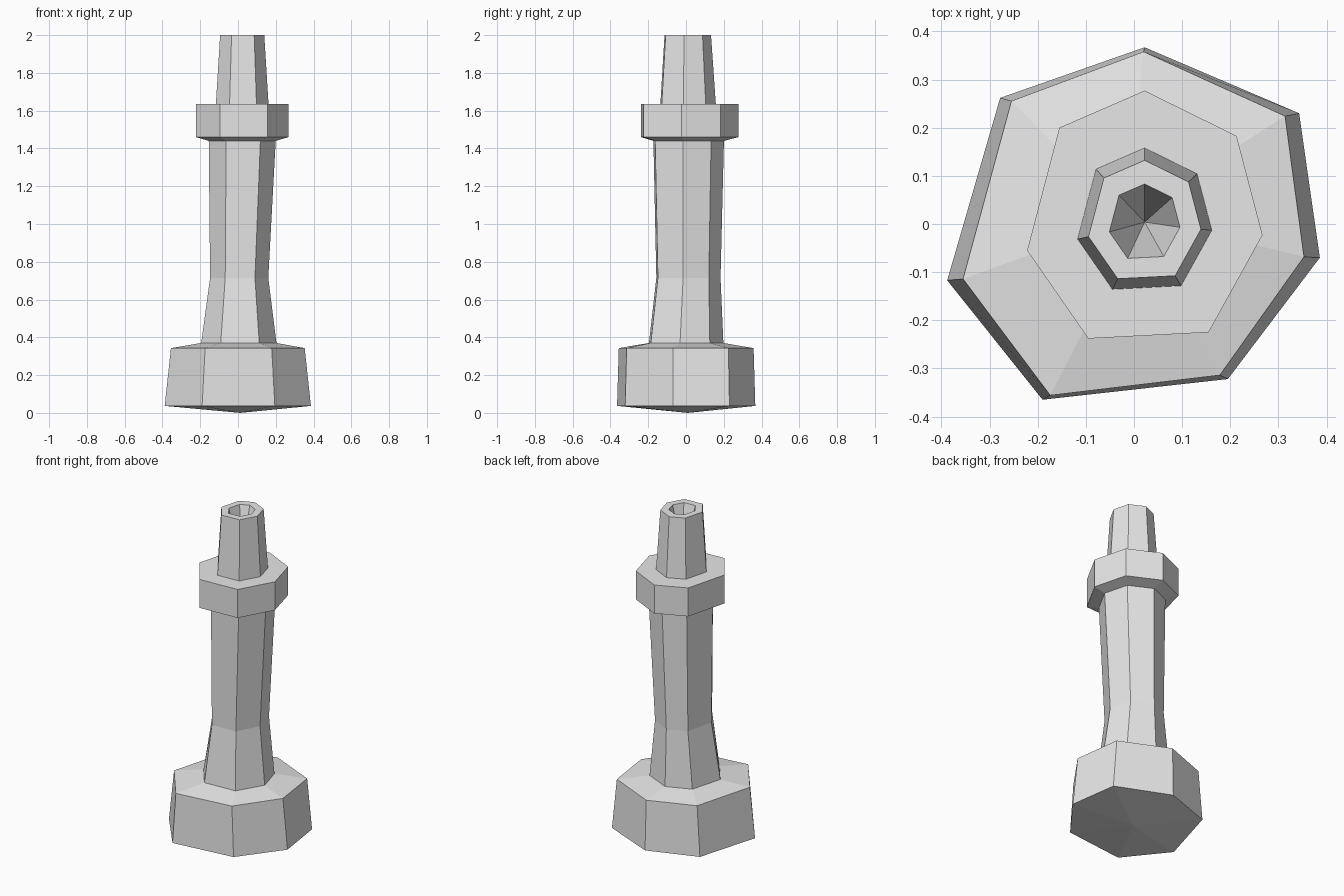
import bpy
import bmesh
from mathutils import Vector

cube = bpy.data.objects.get("Cube")
if cube:
    bpy.data.objects.remove(cube, do_unlink=True)

# One plain grey for the whole piece
stone = bpy.data.materials.new("plain_grey")
stone.use_nodes = True
grey = (0.8, 0.8, 0.8, 1)
stone.diffuse_color = grey
stone.node_tree.nodes["Principled BSDF"].inputs["Base Color"].default_value = grey

# Uneven seven-sided cross-sections, counter-clockwise from the back
AXIS = 0.022
FOOT = [(0, .367), (-.3, .262), (-.41, -.117), (-.212, -.365),
        (.173, -.322), (.364, -.07), (.321, .23)]
COLUMN = [(0, .277), (-.177, .2), (-.244, -.055), (-.117, -.238),
          (.133, -.225), (.245, -.023), (.191, .183)]


def ring(section, z, sx, sy=None, cx=AXIS, cy=0):
    """Place a scaled cross-section at a height."""
    sy = sx if sy is None else sy
    return [Vector((cx + x * sx, cy + y * sy, z)) for x, y in section]


def tip(z, x=AXIS, y=0.004):
    """A single point that closes a loft."""
    return [Vector((x, y, z))]


def loft(name, rings):
    """Join successive rings with flat faces; a one-point ring makes a fan."""
    bm = bmesh.new()
    loops = [[bm.verts.new(p) for p in points] for points in rings]
    for low, high in zip(loops, loops[1:]):
        count = max(len(low), len(high))
        for i in range(count):
            j = (i + 1) % count
            if len(low) == 1:
                bm.faces.new((low[0], high[j], high[i]))
            elif len(high) == 1:
                bm.faces.new((low[i], low[j], high[0]))
            else:
                bm.faces.new((low[i], low[j], high[j], high[i]))
    mesh = bpy.data.meshes.new(name)
    bm.to_mesh(mesh)
    bm.free()
    mesh.materials.append(stone)
    obj = bpy.data.objects.new(name, mesh)
    bpy.context.collection.objects.link(obj)
    return obj


# Rings shared between neighbouring parts
shaft_bottom = ring(COLUMN, .37, .815, .765, cx=.004, cy=-.014)
shaft_waist = ring(COLUMN, .715, .63, .66, cx=.006)
shaft_top = ring(COLUMN, 1.44, .725)
spire_bottom = ring(COLUMN, 1.635, .57)

# Heavy foot with a shallow pointed underside and sloping shoulder
loft("base", [tip(0, .012, .01), ring(FOOT, .037, 1),
              ring(FOOT, .343, .915, .975, cx=.02), shaft_bottom])

# Waisted shaft
loft("shaft", [shaft_bottom, shaft_waist, shaft_top])

# Collar with a chamfered underside
loft("collar", [shaft_top, ring(COLUMN, 1.46, 1), ring(COLUMN, 1.635, 1), spire_bottom])

# Tapered spire with a conical hole in its top
loft("spire", [spire_bottom, ring(COLUMN, 2, .478), ring(COLUMN, 2, .3), tip(1.72)])
